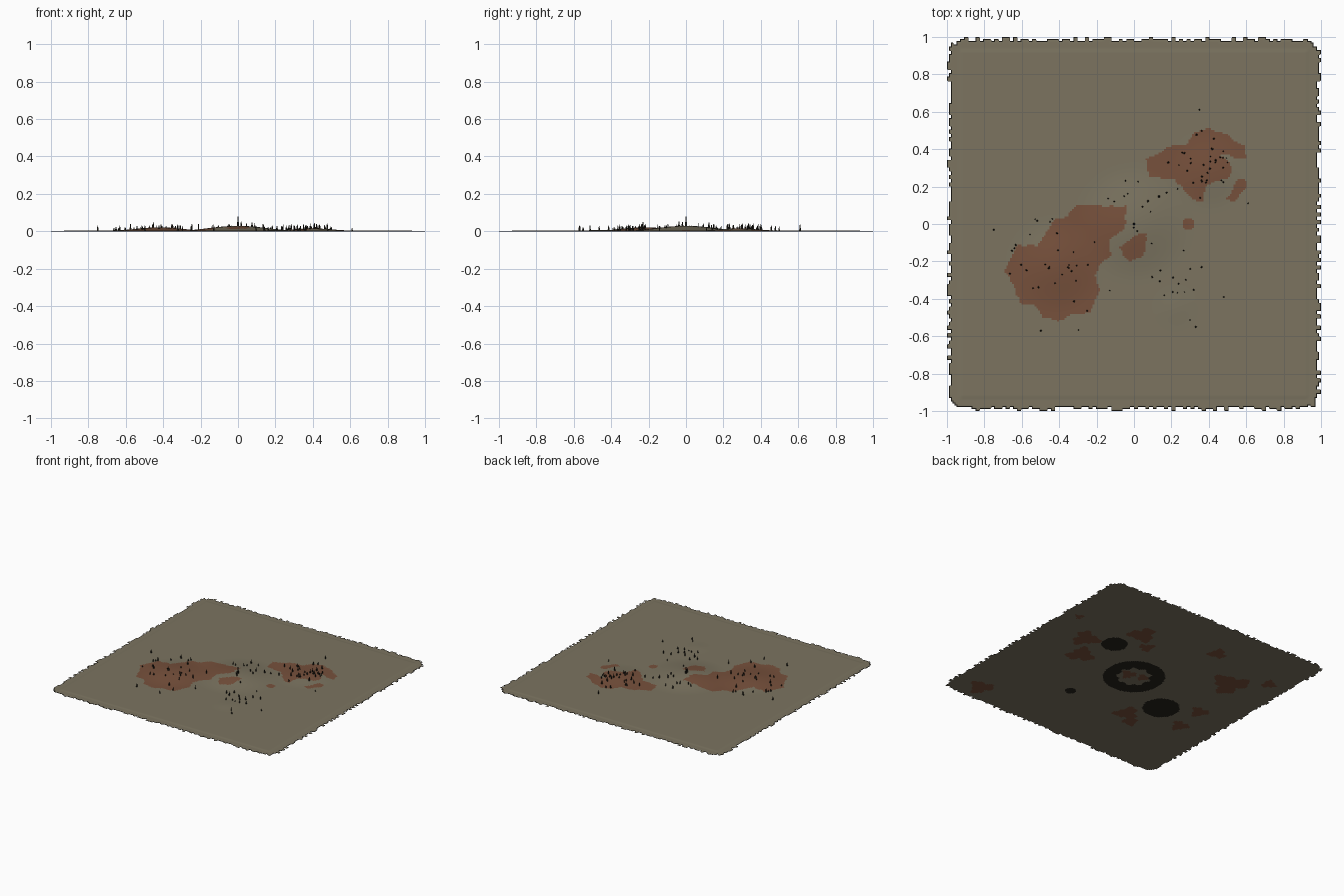
import bpy
import bmesh
import math
import random
from mathutils import Matrix

random.seed(7)

cube = bpy.data.objects.get("Cube")
if cube:
    bpy.data.objects.remove(cube, do_unlink=True)


def make_material(name, colour):
    mat = bpy.data.materials.new(name)
    mat.use_nodes = True
    rgba = (*colour, 1.0)
    mat.diffuse_color = rgba
    mat.node_tree.nodes["Principled BSDF"].inputs["Base Color"].default_value = rgba
    return mat


OLIVE, EARTH, BLACK = range(3)
materials = [
    make_material("olive ground", (0.20, 0.175, 0.118)),
    make_material("red earth", (0.185, 0.082, 0.045)),
    make_material("charred black", (0.018, 0.016, 0.011)),
]


def finish(name, bm, smooth=None):
    mesh = bpy.data.meshes.new(name)
    bm.to_mesh(mesh)
    bm.free()
    for mat in materials:
        mesh.materials.append(mat)
    obj = bpy.data.objects.new(name, mesh)
    bpy.context.collection.objects.link(obj)
    if smooth:
        bpy.ops.object.select_all(action="DESELECT")
        obj.select_set(True)
        bpy.context.view_layer.objects.active = obj
        bpy.ops.object.shade_smooth_by_angle(angle=math.radians(smooth))
    return obj


# Low mounds: centre x, centre y, radius, height
MOUNDS = [
    (0, 0, 0.32, 0.025),
    (-0.42, -0.22, 0.26, 0.017),
    (0.40, 0.28, 0.22, 0.011),
    (0.22, -0.45, 0.12, 0.003),
]


def ground_height(x, y):
    z = 0.004 if max(abs(x), abs(y)) < 0.93 else 0.002
    for cx, cy, radius, height in MOUNDS:
        t = math.hypot(x - cx, y - cy) / radius
        if t < 1:
            z += height * (0.5 + 0.5 * math.cos(math.pi * t))
    return z


# Bare earth outlines on the upper side, in hundredths
BARE_PATCHES = [
    [(-4, 10), (-10, 9), (-18, 10), (-31, 10), (-36, 4), (-43, 2), (-47, -5),
     (-52, -12), (-62, -11), (-66, -18), (-69, -25), (-64, -33), (-61, -42),
     (-53, -44), (-48, -50), (-41, -52), (-32, -48), (-24, -48), (-18, -35),
     (-21, -28), (-18, -21), (-12, -17), (-13, -8), (-5, -3)],
    [(6, 35), (14, 38), (18, 42), (28, 42), (32, 49), (41, 51), (50, 48),
     (59, 41), (60, 35), (46, 37), (53, 30), (51, 25), (44, 23), (38, 20),
     (36, 11), (27, 17), (22, 24), (9, 25)],
    [(60, 24), (55, 24), (53, 18), (49, 13), (54, 12), (60, 20)],
    [(7, -5), (1, -6), (-8, -13), (-2, -20), (5, -17)],
]


def in_outline(x, y, outline):
    inside = False
    for (ax, ay), (bx, by) in zip(outline, outline[1:] + outline[:1]):
        if (ay > y) != (by > y) and x < ax + (y - ay) * (bx - ax) / (by - ay):
            inside = not inside
    return inside


def top_colour(x, y):
    if abs(x) > 0.8 or abs(y) > 0.7:
        return OLIVE
    wobble = 0.4 * math.sin(55 * x + 3 * math.sin(40 * y))
    if any(in_outline(100 * x + wobble, 100 * y + wobble, p) for p in BARE_PATCHES):
        return EARTH
    return EARTH if math.hypot(x - 0.29, y) < 0.034 else OLIVE


# Underside: scorched discs (with an inner hole) and earth blotches
SCORCHED = [(0, 0, 0.225, 0.12), (0.41, 0.27, 0.095, 0),
            (-0.44, -0.22, 0.135, 0), (0.22, -0.45, 0.04, 0)]
BLOTCHES = [(0.62, 0.2, 0.09), (0.5, 0.0, 0.09), (0.34, 0.5, 0.09), (0.2, 0.38, 0.05),
            (-0.25, 0.64, 0.06), (-0.6, 0.36, 0.12), (-0.69, -0.09, 0.06),
            (-0.71, -0.33, 0.06), (-0.3, -0.44, 0.08), (-0.4, -0.52, 0.05),
            (0.75, -0.83, 0.08), (-0.82, 0.54, 0.05), (0.86, 0.41, 0.03),
            (0.05, 0.0, 0.05), (-0.06, 0.03, 0.04)]


def bottom_colour(x, y):
    for cx, cy, outer, inner in SCORCHED:
        angle = math.atan2(y - cy, x - cx)
        hole = inner * (1 + 0.1 * math.sin(9 * angle))
        if hole <= math.hypot(x - cx, y - cy) < outer:
            return BLACK
    for cx, cy, radius in BLOTCHES:
        angle = math.atan2(y - cy, x - cx)
        edge = radius * (1 + 0.25 * math.sin(3 * angle + 9 * cx) + 0.12 * math.sin(7 * angle))
        if math.hypot(x - cx, y - cy) < edge:
            return EARTH
    return OLIVE


# Ragged rounded-square outline, as grid cells
HALF = 100
PITCH = 0.01004
ragged = {side: [random.choice((0.08, 0.08, 0.09, 0.09, 0.1)) for _ in range(2 * HALF)]
          for side in ("left", "right", "front", "back")}


def in_ground(i, j):
    x, y = (i + 0.5 - HALF) / HALF, (j + 0.5 - HALF) / HALF
    if abs(x) > abs(y):
        reach = ragged["left" if x > 0 else "right"][j // 2]
    else:
        reach = ragged["back" if y > 0 else "front"][i // 2]
    return math.hypot(max(abs(x) - 0.89, 0), max(abs(y) - 0.89, 0)) < reach


# Ground: domed upper sheet, flat underside and a thin dark rim
bm = bmesh.new()
upper, lower = {}, {}


def corner(store, i, j, is_top):
    if (i, j) not in store:
        x, y = (i - HALF) * PITCH, (j - HALF) * PITCH
        co = (x, y, ground_height(x, y)) if is_top else (x * 1.006, y * 1.006, 0)
        store[i, j] = bm.verts.new(co)
    return store[i, j]


cells = {(i, j) for i in range(2 * HALF) for j in range(2 * HALF) if in_ground(i, j)}
RING = [(0, 0), (1, 0), (1, 1), (0, 1)]
NEIGHBOURS = [(0, -1), (1, 0), (0, 1), (-1, 0)]
for i, j in sorted(cells):
    x, y = (i + 0.5 - HALF) * PITCH, (j + 0.5 - HALF) * PITCH
    top = [corner(upper, i + a, j + b, True) for a, b in RING]
    bottom = [corner(lower, i + a, j + b, False) for a, b in RING]
    bm.faces.new(top).material_index = top_colour(x, y)
    bm.faces.new(bottom[::-1]).material_index = bottom_colour(x, y)
    for k, (a, b) in enumerate(NEIGHBOURS):
        if (i + a, j + b) not in cells:
            n = (k + 1) % 4
            wall = bm.faces.new((bottom[k], bottom[n], top[n], top[k]))
            wall.material_index = BLACK
finish("ground", bm, smooth=30)

# Charred stubble: thin four-sided spikes in loose clusters
CLUSTERS = [(-0.42, -0.22, 0.14, 34), (0.38, 0.31, 0.09, 36),
            (0.02, 0.10, 0.09, 14), (0.25, -0.32, 0.09, 16)]
spots = [(0.35, 0.61), (0.61, 0.11), (0.33, -0.55), (-0.75, -0.03), (0.48, -0.39)]
for cx, cy, spread, count in CLUSTERS:
    spots += [(random.gauss(cx, spread), random.gauss(cy, spread)) for _ in range(count)]

bm = bmesh.new()


def add_spike(x, y, radius, height):
    base = ground_height(x, y) - 0.002
    place = Matrix.Translation((x, y, base + height / 2))
    turn = Matrix.Rotation(random.uniform(0, math.pi), 4, "Z")
    bmesh.ops.create_cone(bm, cap_ends=True, segments=4, radius1=radius,
                          radius2=radius * 0.3, depth=height, matrix=place @ turn)


for x, y in spots:
    add_spike(x, y, random.uniform(0.004, 0.007), random.uniform(0.012, 0.034))
add_spike(0, 0, 0.008, 0.052)
for face in bm.faces:
    face.material_index = BLACK
finish("charred_stubble", bm)
